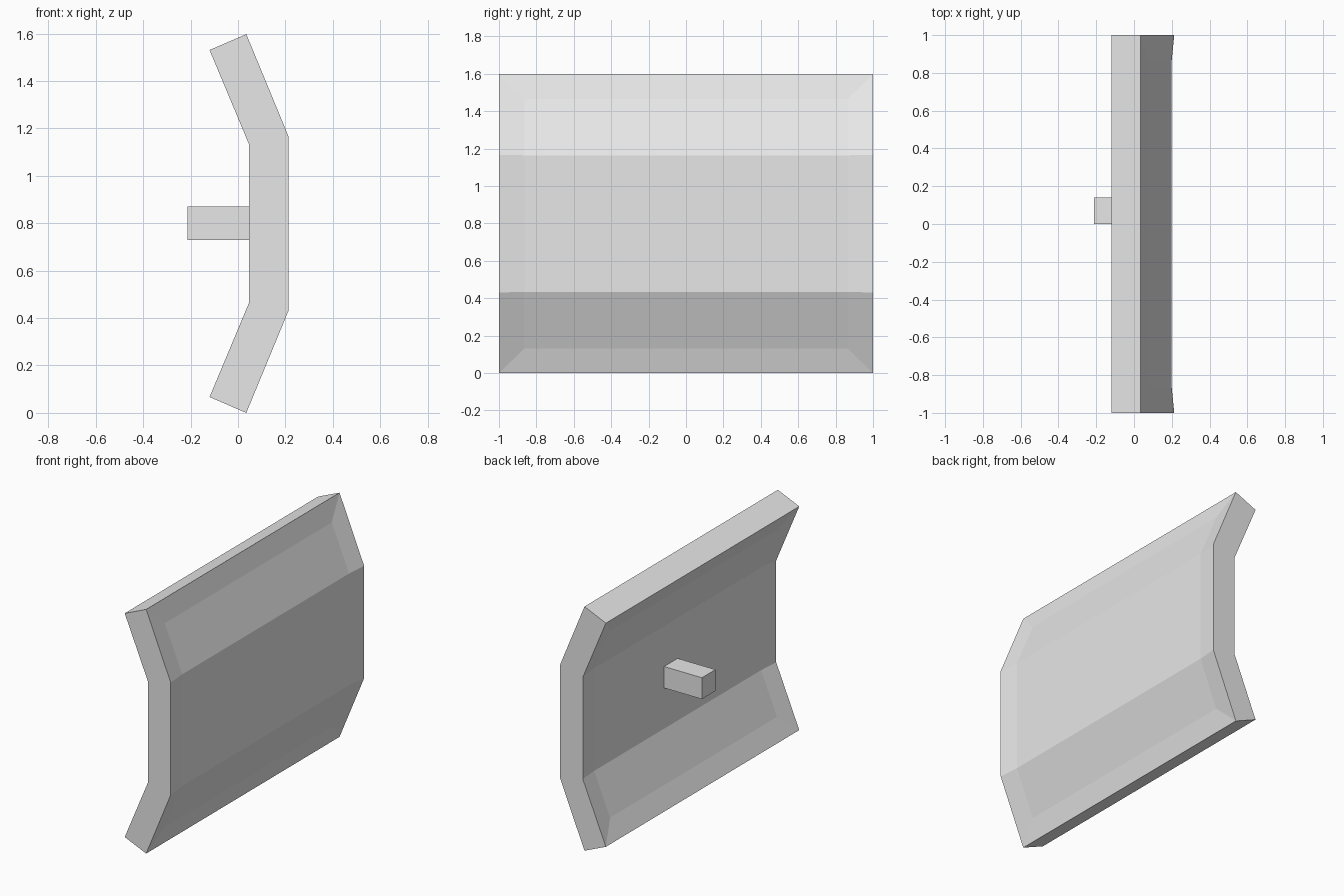
import bpy
import bmesh

old = bpy.data.objects.get("Cube")
if old:
    bpy.data.objects.remove(old, do_unlink=True)

MID_Z = 0.799      # height of the mirror plane
HALF_WIDTH = 1.0   # half extent along y

grey = bpy.data.materials.new("light grey")
grey.use_nodes = True
grey.diffuse_color = (0.8, 0.8, 0.8, 1)
grey.node_tree.nodes["Principled BSDF"].inputs["Base Color"].default_value = (0.8, 0.8, 0.8, 1)


def add_object(name, bm):
    bmesh.ops.recalc_face_normals(bm, faces=bm.faces[:])
    mesh = bpy.data.meshes.new(name)
    bm.to_mesh(mesh)
    bm.free()
    mesh.materials.append(grey)
    obj = bpy.data.objects.new(name, mesh)
    bpy.context.collection.objects.link(obj)
    return obj


# Bent panel: half profile (x, height above the middle), mirrored and extruded along y
half = [(0.213, 0.368), (0.035, 0.799), (-0.12, 0.732), (0.047, 0.333)]
profile = [(x, MID_Z + h) for x, h in half]
profile += [(x, MID_Z - h) for x, h in reversed(half)]

bm = bmesh.new()
front = [bm.verts.new((x, -HALF_WIDTH, z)) for x, z in profile]
back = [bm.verts.new((x, HALF_WIDTH, z)) for x, z in profile]
bm.faces.new(front)
bm.faces.new(back[::-1])
count = len(profile)
strips = []
for i in range(count):
    j = (i + 1) % count
    strips.append(bm.faces.new((front[i], back[i], back[j], front[j])))
bmesh.ops.recalc_face_normals(bm, faces=bm.faces[:])

# Shallow recess inside a border, on the outer and the inner three-part face
outer = [strips[i] for i in (0, 6, 7)]
inner = [strips[i] for i in (2, 3, 4)]
for region in (outer, inner):
    bmesh.ops.inset_region(bm, faces=region, thickness=0.137, depth=-0.0137,
                           use_boundary=True, use_even_offset=True)
add_object("bent_panel", bm)

# Square mounting peg on the hollow side, ending inside the panel
bm = bmesh.new()
bmesh.ops.create_cube(bm, size=1)
bmesh.ops.scale(bm, vec=(0.30, 0.14, 0.14), verts=bm.verts[:])
bmesh.ops.translate(bm, vec=(-0.063, 0.07, 0.80), verts=bm.verts[:])
add_object("mounting_peg", bm)
